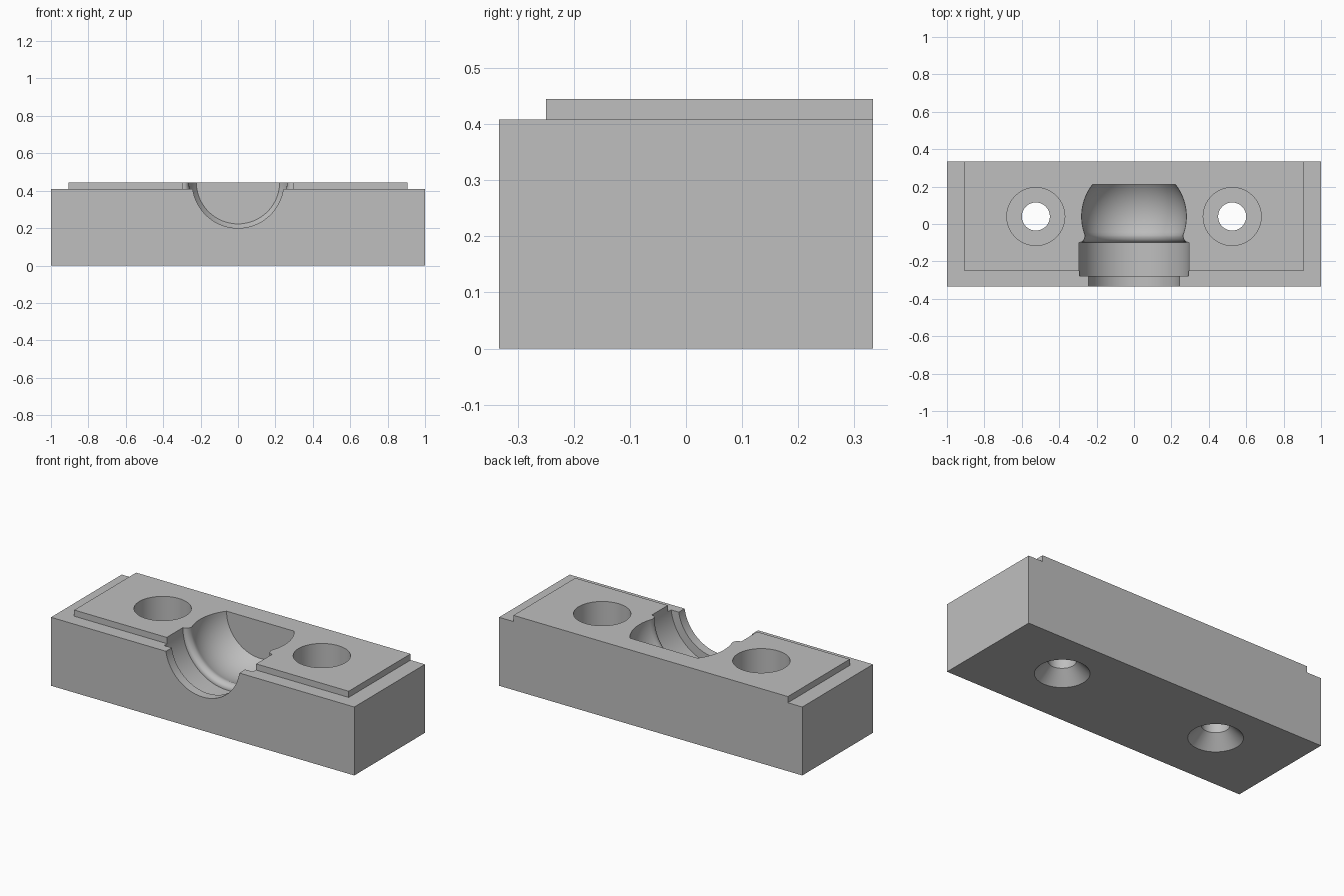
import bpy
import bmesh
from math import radians, sin, cos, sqrt
from mathutils import Matrix, Vector

if "Cube" in bpy.data.objects:
    bpy.data.objects.remove(bpy.data.objects["Cube"], do_unlink=True)

WIDTH, HALF_DEPTH, HEIGHT = 2.0, 0.333, 0.445
LEDGE, PAD_X, PAD_FRONT = 0.408, 0.905, -0.25

grey = bpy.data.materials.new("plain grey")
grey.use_nodes = True
colour = (0.52, 0.52, 0.52, 1)
grey.diffuse_color = colour
grey.node_tree.nodes["Principled BSDF"].inputs["Base Color"].default_value = colour


def make_object(name, bm):
    bmesh.ops.recalc_face_normals(bm, faces=bm.faces)
    mesh = bpy.data.meshes.new(name)
    bm.to_mesh(mesh)
    bm.free()
    mesh.materials.append(grey)
    obj = bpy.data.objects.new(name, mesh)
    bpy.context.collection.objects.link(obj)
    return obj


def box(name, low, high):
    low, high = Vector(low), Vector(high)
    bm = bmesh.new()
    bmesh.ops.create_cube(bm, size=1)
    bmesh.ops.scale(bm, vec=high - low, verts=bm.verts)
    bmesh.ops.translate(bm, vec=(low + high) / 2, verts=bm.verts)
    return make_object(name, bm)


def lathe(name, profile, matrix, steps):
    """Closed solid turned about local z from (radius, height) points."""
    bm = bmesh.new()
    rings = []
    for r, h in profile:
        rings.append([bm.verts.new((r * cos(radians(360 * i / steps)),
                                    r * sin(radians(360 * i / steps)), h))
                      for i in range(steps)])
    for a, b in zip(rings, rings[1:]):
        for i in range(steps):
            j = (i + 1) % steps
            bm.faces.new((a[i], a[j], b[j], b[i]))
    bm.faces.new(rings[0])
    bm.faces.new(rings[-1])
    bmesh.ops.transform(bm, matrix=matrix, verts=bm.verts)
    return make_object(name, bm)


def cut(target, cutter):
    cutter.hide_render = True
    mod = target.modifiers.new("cut", 'BOOLEAN')
    mod.operation = 'DIFFERENCE'
    mod.solver = 'EXACT'
    mod.object = cutter
    bpy.ops.object.select_all(action='DESELECT')
    bpy.context.view_layer.objects.active = target
    target.select_set(True)
    bpy.ops.object.modifier_apply(modifier=mod.name)
    bpy.data.objects.remove(cutter, do_unlink=True)


# Clamp block
block = box("clamp_block", (-WIDTH / 2, -HALF_DEPTH, 0), (WIDTH / 2, HALF_DEPTH, HEIGHT))

# Low ledges round the raised pad: front and both sides
cut(block, box("front_ledge_cutter", (-1.2, -0.5, LEDGE), (1.2, PAD_FRONT, 0.6)))
for side in (-1, 1):
    xs = sorted((side * PAD_X, side * 1.2))
    cut(block, box("side_ledge_cutter", (xs[0], -0.5, LEDGE), (xs[1], 0.5, 0.6)))

# Ball socket: front opening, collar groove, rounded neck, ball, flat end
BALL_R, BALL_Y, END_Y, NECK_Y = 0.28, 0.04, 0.21, -0.06
socket = [(0.245, -0.5), (0.245, -0.278), (0.295, -0.278), (0.295, -0.098)]
neck_r = sqrt(BALL_R ** 2 - (NECK_Y - BALL_Y) ** 2)
for i in range(7):
    a = radians(90 * i / 6)
    socket.append((neck_r + 0.028 * (1 - sin(a)), NECK_Y - 0.038 * cos(a)))
for i in range(1, 17):
    y = NECK_Y + (END_Y - NECK_Y) * i / 16
    socket.append((sqrt(BALL_R ** 2 - (y - BALL_Y) ** 2), y))
along_y = Matrix.Translation((0, 0, HEIGHT)) @ Matrix.Rotation(radians(-90), 4, 'X')
cut(block, lathe("socket_cutter", socket, along_y, 96))

# Bolt holes: countersunk below, wide bore above
bolt = [(0.213, -0.07), (0.075, 0.075), (0.075, 0.2), (0.155, 0.2), (0.155, 0.6)]
for side in (-1, 1):
    cut(block, lathe("bolt_hole_cutter", bolt, Matrix.Translation((side * 0.525, 0.04, 0)), 64))

bpy.ops.object.select_all(action='DESELECT')
bpy.context.view_layer.objects.active = block
block.select_set(True)
bpy.ops.object.shade_smooth_by_angle(angle=radians(30))
